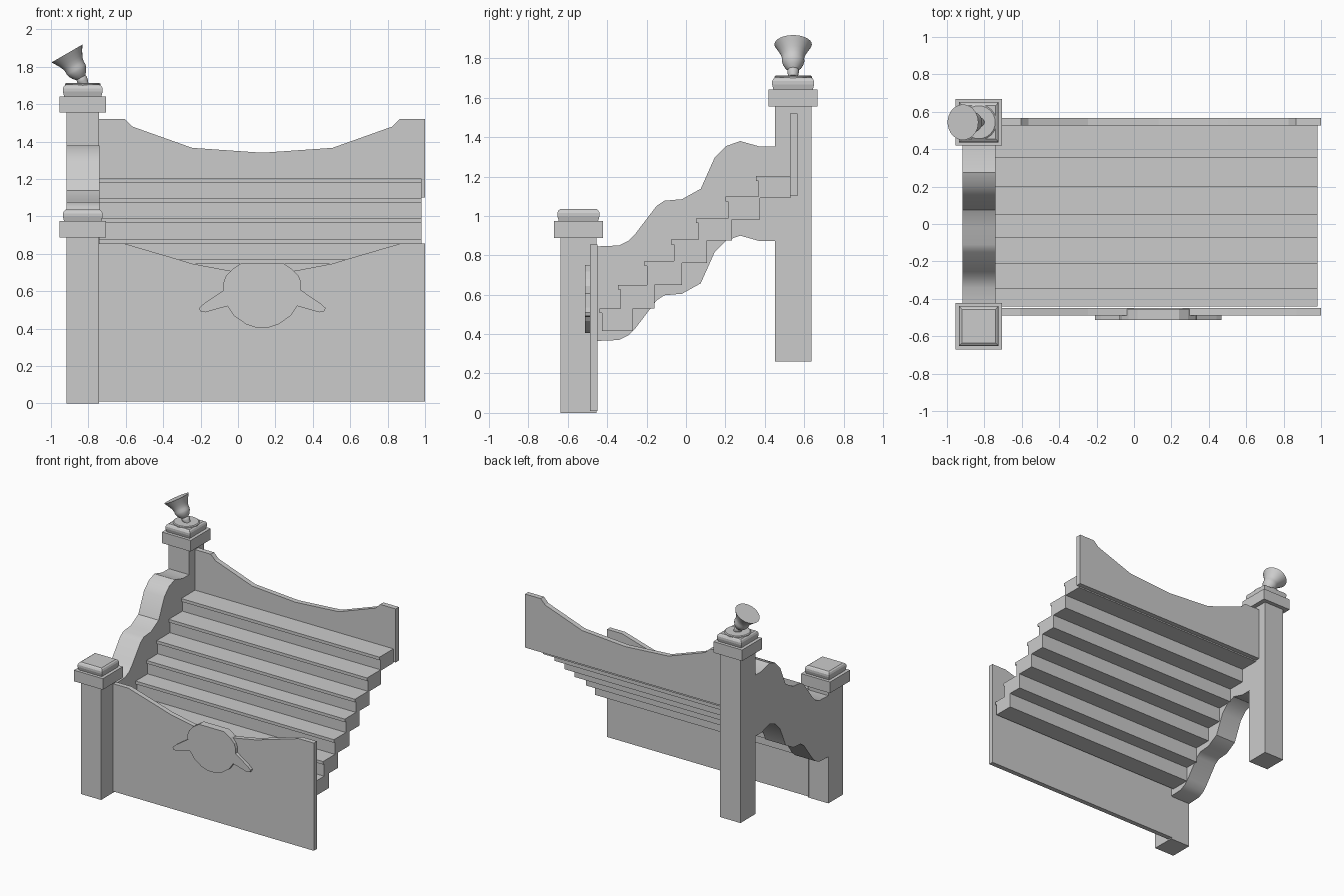
import bpy, bmesh
from math import sin, cos, pi, radians
from mathutils import Matrix, Vector

if "Cube" in bpy.data.objects:
    bpy.data.objects.remove(bpy.data.objects["Cube"])


def finish(name, bm, smooth=False):
    bmesh.ops.recalc_face_normals(bm, faces=bm.faces)
    me = bpy.data.meshes.new(name)
    bm.to_mesh(me)
    bm.free()
    ob = bpy.data.objects.new(name, me)
    bpy.context.collection.objects.link(ob)
    if smooth:
        bpy.ops.object.select_all(action='DESELECT')
        ob.select_set(True)
        bpy.context.view_layer.objects.active = ob
        bpy.ops.object.shade_smooth_by_angle(angle=radians(35))
    return ob


def prism(name, pts, axis, a, b, smooth=False):
    """Extrude a 2D outline along 'x' (outline y,z) or 'y' (outline x,z)."""
    bm = bmesh.new()
    place = (lambda p, d: (d, p[0], p[1])) if axis == 'x' else (lambda p, d: (p[0], d, p[1]))
    lo = [bm.verts.new(place(p, a)) for p in pts]
    hi = [bm.verts.new(place(p, b)) for p in pts]
    bm.faces.new(lo)
    bm.faces.new(hi)
    n = len(pts)
    for i in range(n):
        j = (i + 1) % n
        bm.faces.new((lo[i], lo[j], hi[j], hi[i]))
    return finish(name, bm, smooth)


def loft(name, rings, smooth=False, matrix=None):
    bm = bmesh.new()
    vs = [[bm.verts.new(p) for p in r] for r in rings]
    n = len(vs[0])
    bm.faces.new(vs[0])
    bm.faces.new(vs[-1])
    for r, s in zip(vs, vs[1:]):
        for i in range(n):
            j = (i + 1) % n
            bm.faces.new((r[i], r[j], s[j], s[i]))
    if matrix:
        bm.transform(matrix)
    return finish(name, bm, smooth)


def square_stack(name, cx, cy, levels):
    loft(name, [[(cx + sx * hx, cy + sy * hy, z)
                 for sx, sy in ((-1, -1), (1, -1), (1, 1), (-1, 1))]
                for hx, hy, z in levels])


def lathe(name, profile, matrix, n=32):
    loft(name, [[(r * cos(2 * pi * i / n), r * sin(2 * pi * i / n), z) for i in range(n)]
                for r, z in profile], True, matrix)


# Newel posts with two-tier caps
PX = -0.83
for name, y, bottom, top in (("front_post", -0.546, 0, 0.887), ("back_post", 0.544, 0.262, 1.555)):
    square_stack(name, PX, y, [(0.088, 0.092, bottom), (0.088, 0.092, top)])
    square_stack(name + "_collar", PX, y, [(0.125, 0.124, top), (0.125, 0.124, top + 0.087)])
    z = top + 0.087
    square_stack(name + "_cap", PX, y, [(0.1, 0.1, z), (0.106, 0.107, z + 0.025),
                 (0.106, 0.107, z + 0.042), (0.1, 0.1, z + 0.055), (0.09, 0.09, z + 0.062)])

# Wavy side stringer
wave = [(-0.46, 0.845), (-0.34, 0.85), (-0.29, 0.875), (-0.255, 0.912), (-0.15, 1.05),
        (-0.11, 1.077), (-0.02, 1.085), (0.075, 1.138), (0.145, 1.295), (0.205, 1.355),
        (0.275, 1.38), (0.375, 1.352), (0.46, 1.352)]
prism("side_stringer", wave + [(y, z - 0.48) for y, z in reversed(wave)],
      'x', -0.918, -0.741, True)

# Steps with small nosings: front y, back y, bottom z, top z
steps = [(-0.44, -0.27, 0.415, 0.53), (-0.345, -0.16, 0.53, 0.65),
         (-0.21, -0.02, 0.65, 0.77), (-0.075, 0.107, 0.76, 0.88),
         (0.05, 0.234, 0.875, 0.988), (0.2, 0.376, 0.982, 1.098), (0.355, 0.53, 1.09, 1.202)]
for i, (f, b, z0, z1) in enumerate(steps):
    prism(f"step_{i + 1}", [(f + 0.013, z0), (b, z0), (b, z1), (f, z1),
                            (f, z1 - 0.024), (f + 0.013, z1 - 0.024)], 'x', -0.745, 0.98)


# End panels with dipped top edges, symmetric about x = 0.13
def dipped_panel(name, half, base, y0, y1):
    mirror = [(0.26 - x, z) for x, z in reversed(half[:-1])]
    top = [(-0.75, half[0][1])] + half + mirror + [(1.0, half[0][1])]
    prism(name, [(1.0, base), (-0.75, base)] + top, 'y', y0, y1)


dipped_panel("back_panel", [(-0.605, 1.52), (-0.565, 1.48), (-0.245, 1.366), (0.13, 1.34)],
             1.1, 0.527, 0.567)
dipped_panel("front_panel", [(-0.61, 0.855), (-0.33, 0.773), (-0.245, 0.747),
                             (-0.05, 0.71), (0.13, 0.69)], 0.01, -0.488, -0.45)

# Winged medallion on the front panel
half = [(0.11, 0.75), (0.16, 0.717), (0.195, 0.68), (0.208, 0.645), (0.207, 0.605),
        (0.31, 0.535), (0.338, 0.51), (0.333, 0.493), (0.305, 0.487), (0.187, 0.52),
        (0.15, 0.467), (0.085, 0.422), (0.035, 0.406)]
outline = [(0.13 + x, z) for x, z in half] + [(0.13 - x, z) for x, z in reversed(half)]
prism("medallion", outline, 'y', -0.513, -0.454)

# Horn-shaped finial tilted outward on a thin base disc
lathe("finial_base", [(0.095, 1.695), (0.095, 1.708), (0.088, 1.713)],
      Matrix.Translation((PX, 0.544, 0)))
tilt = Matrix.Translation(Vector((-0.823, 0.544, 1.712))) @ Matrix.Rotation(radians(-30), 4, 'Y')
lathe("horn_finial", [(0.022, -0.008), (0.028, 0.012), (0.03, 0.024), (0.027, 0.034),
                      (0.042, 0.05), (0.053, 0.07), (0.057, 0.085), (0.056, 0.1),
                      (0.06, 0.118), (0.068, 0.137), (0.081, 0.16), (0.095, 0.183)], tilt)
